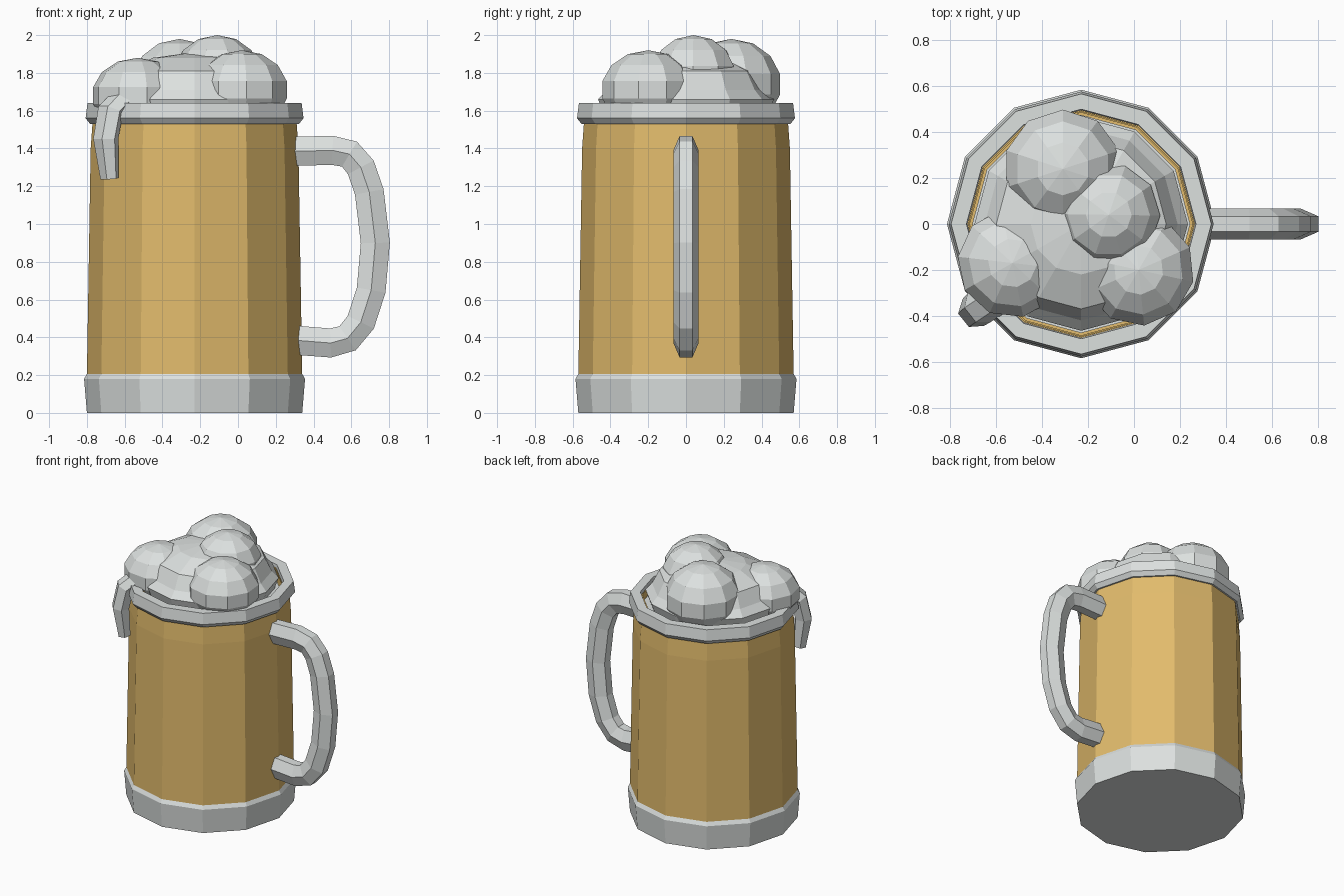
import bpy, bmesh, math
from mathutils import Vector, Matrix

cube = bpy.data.objects.get("Cube")
if cube:
    bpy.data.objects.remove(cube)

AXIS_X = -0.23   # mug axis; the handle sits on +x
SIDES = 12


def material(name, rgb):
    m = bpy.data.materials.new(name)
    m.use_nodes = True
    m.diffuse_color = (*rgb, 1)
    m.node_tree.nodes["Principled BSDF"].inputs["Base Color"].default_value = (*rgb, 1)
    return m


PALE = material("pale_grey", (0.72, 0.75, 0.74))
GOLD = material("beer_gold", (0.76, 0.50, 0.15))


def finish(bm, name, mat):
    bmesh.ops.recalc_face_normals(bm, faces=bm.faces)
    mesh = bpy.data.meshes.new(name)
    bm.to_mesh(mesh)
    bm.free()
    mesh.materials.append(mat)
    obj = bpy.data.objects.new(name, mesh)
    bpy.context.scene.collection.objects.link(obj)
    return obj


def lathe(name, profile, mat):
    """Revolve (radius, z) points around the mug axis."""
    bm = bmesh.new()
    rings = []
    for r, z in profile:
        if r == 0:
            rings.append([bm.verts.new((AXIS_X, 0, z))] * SIDES)
            continue
        angles = [math.tau * i / SIDES for i in range(SIDES)]
        rings.append([bm.verts.new((AXIS_X + r * math.cos(a), r * math.sin(a), z))
                      for a in angles])
    for low, high in zip(rings, rings[1:]):
        for i in range(SIDES):
            j = (i + 1) % SIDES
            corners = list(dict.fromkeys((low[i], low[j], high[j], high[i])))
            bm.faces.new(corners)
    return finish(bm, name, mat)


def tube(name, path, side, widths, depths, mat):
    """Sweep a hexagon along a planar path; side is the plane's normal."""
    bm = bmesh.new()
    pts = [Vector(p) for p in path]
    side = Vector(side).normalized()
    rings = []
    for k, p in enumerate(pts):
        tangent = (pts[min(k + 1, len(pts) - 1)] - pts[max(k - 1, 0)]).normalized()
        out = tangent.cross(side).normalized()
        ring = []
        for i in range(6):
            a = math.tau * i / 6
            offset = (side * math.cos(a) * widths[k]
                      + out * math.sin(a) / math.sin(math.pi / 3) * depths[k])
            ring.append(bm.verts.new(p + offset))
        rings.append(ring)
    for a, b in zip(rings, rings[1:]):
        for i in range(6):
            j = (i + 1) % 6
            bm.faces.new((a[i], a[j], b[j], b[i]))
    bm.faces.new(rings[0])
    bm.faces.new(rings[-1])
    return finish(bm, name, mat)


def blob(name, centre, radius, height, turn):
    """Faceted foam lump."""
    bm = bmesh.new()
    mat = (Matrix.Translation(centre) @ Matrix.Rotation(turn, 4, "Z")
           @ Matrix.Diagonal((radius, radius, height, 1)))
    bmesh.ops.create_uvsphere(bm, u_segments=10, v_segments=7, radius=1, matrix=mat)
    return finish(bm, name, PALE)


# Mug body
lathe("base_band", [(0, 0), (0.57, 0), (0.585, 0.18), (0.568, 0.21), (0.5, 0.21)], PALE)
lathe("beer_body", [(0.57, 0.2), (0.55, 1.4), (0.54, 1.54), (0.492, 1.54),
                    (0.492, 1.62), (0.485, 1.62), (0.485, 1.5), (0, 1.5)], GOLD)
lathe("rim", [(0.495, 1.53), (0.553, 1.53), (0.577, 1.56), (0.567, 1.64),
              (0.5, 1.64), (0.495, 1.53)], PALE)

# Foam
lathe("foam_bed", [(0, 1.51), (0.475, 1.51), (0.475, 1.58), (0, 1.58)], PALE)
lathe("foam_dome", [(0.43, 1.56), (0.465, 1.66), (0.42, 1.71), (0.37, 1.81),
                    (0.22, 1.88), (0, 1.91)], PALE)
blob("foam_lump_back", (-0.31, 0.24, 1.74), 0.265, 0.24, 0.0)
blob("foam_lump_top", (-0.11, 0.04, 1.79), 0.23, 0.21, 0.3)
blob("foam_lump_left_front", (-0.53, -0.17, 1.68), 0.245, 0.2, 0.2)
blob("foam_lump_right_front", (0.02, -0.2, 1.71), 0.25, 0.21, 0.1)

# Foam drip hanging over the rim
drip = [(-0.62, -0.33, 1.655), (-0.675, -0.365, 1.6), (-0.7, -0.385, 1.45),
        (-0.68, -0.37, 1.24)]
tube("foam_drip", drip, (0.62, -0.78, 0), (0.08, 0.08, 0.075, 0.055),
     (0.05, 0.055, 0.055, 0.04), PALE)

# Handle
grip = [(0.3, 1.385), (0.5, 1.39), (0.59, 1.37), (0.65, 1.3), (0.695, 1.17),
        (0.727, 0.9), (0.705, 0.65), (0.65, 0.48), (0.58, 0.395), (0.49, 0.37),
        (0.3, 0.385)]
tube("handle", [(x, 0, z) for x, z in grip], (0, 1, 0),
     [0.067] * len(grip), [0.077] * len(grip), PALE)
